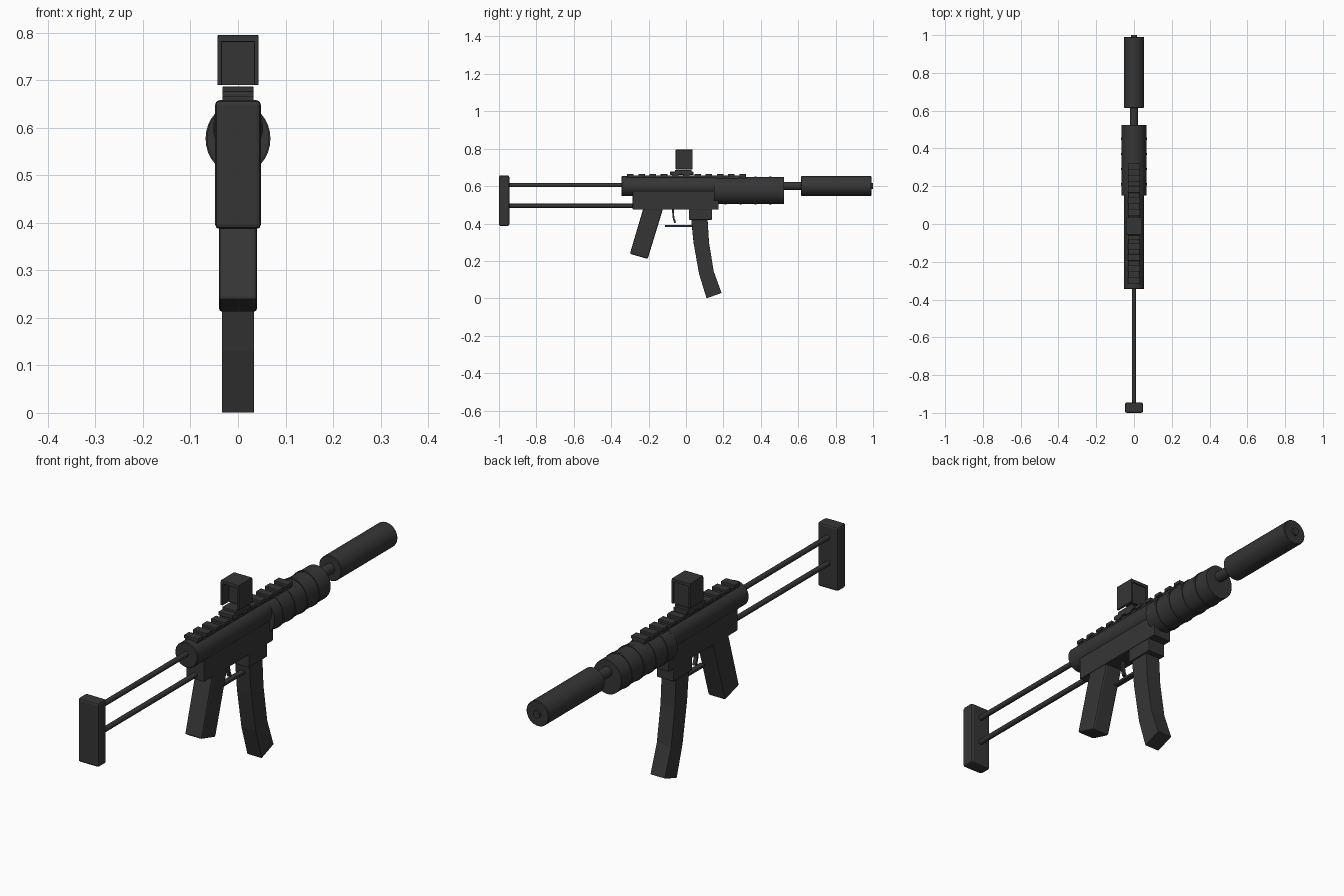
import bpy, bmesh, math
from mathutils import Vector

if "Cube" in bpy.data.objects:
    bpy.data.objects.remove(bpy.data.objects["Cube"])

black = bpy.data.materials.new("matte black")
black.use_nodes = True
colour = (0.036, 0.036, 0.036, 1)
black.diffuse_color = colour
black.node_tree.nodes["Principled BSDF"].inputs["Base Color"].default_value = colour
black.node_tree.nodes["Principled BSDF"].inputs["Roughness"].default_value = 0.7


def finish(name, bm, bevel=0.0, smooth=False):
    bmesh.ops.recalc_face_normals(bm, faces=bm.faces)
    mesh = bpy.data.meshes.new(name)
    bm.to_mesh(mesh)
    bm.free()
    mesh.materials.append(black)
    ob = bpy.data.objects.new(name, mesh)
    bpy.context.collection.objects.link(ob)
    if bevel:
        mod = ob.modifiers.new("Bevel", "BEVEL")
        mod.width = bevel
        mod.segments = 2
        mod.limit_method = "ANGLE"
        mod.angle_limit = math.radians(40)
    if smooth:
        bpy.ops.object.select_all(action="DESELECT")
        ob.select_set(True)
        bpy.context.view_layer.objects.active = ob
        bpy.ops.object.shade_smooth_by_angle(angle=math.radians(35))
    return ob


def side_profile(name, points, half, bevel=0.003):
    """Extrude a (y, z) outline across x."""
    bm = bmesh.new()
    face = bm.faces.new([bm.verts.new((-half, y, z)) for y, z in points])
    out = bmesh.ops.extrude_face_region(bm, geom=[face])
    moved = [g for g in out["geom"] if isinstance(g, bmesh.types.BMVert)]
    bmesh.ops.translate(bm, verts=moved, vec=Vector((2 * half, 0, 0)))
    return finish(name, bm, bevel)


def box(name, y0, y1, z0, z1, half, bevel=0.003, x=0):
    ob = side_profile(name, [(y0, z0), (y1, z0), (y1, z1), (y0, z1)], half, bevel)
    ob.location.x = x
    return ob


def lathe(name, profile, z, sides=32, squash=1.0):
    """Loft rings of (y, radius) along y, closed at both ends."""
    bm = bmesh.new()
    rings = []
    for y, r in profile:
        angles = [2 * math.pi * i / sides for i in range(sides)]
        rings.append([bm.verts.new((r * squash * math.cos(a), y, z + r * math.sin(a)))
                      for a in angles])
    for a, b in zip(rings, rings[1:]):
        for i in range(sides):
            j = (i + 1) % sides
            bm.faces.new((a[i], a[j], b[j], b[i]))
    bm.faces.new(rings[0])
    bm.faces.new(rings[-1])
    return finish(name, bm, 0, True)


# Shoulder stock with two rods
box("stock_plate", -1.0, -0.945, 0.387, 0.658, 0.048, 0.009)
for name, z, end in (("upper", 0.605, -0.33), ("lower", 0.495, -0.27)):
    lathe(name + "_stock_rod", [(-0.96, 0.011), (end, 0.011)], z, 16)

# Receiver
lathe("upper_receiver", [(-0.345, 0.05), (-0.342, 0.053), (0.16, 0.053)], 0.6)
box("lower_receiver", -0.285, 0.175, 0.475, 0.575, 0.042)
box("magazine_well", 0.015, 0.14, 0.42, 0.48, 0.04)

# Ribbed handguard
rib = [(0.15, 0.072), (0.525, 0.072)]
for i in range(4):
    y = 0.205 + i * 0.08
    rib[-1:-1] = [(y, 0.072), (y, 0.075), (y + 0.012, 0.075), (y + 0.012, 0.072)]
lathe("handguard", rib, 0.577, 32, 0.91)

# Barrel and suppressor
lathe("barrel", [(0.5, 0.022), (0.63, 0.022)], 0.6, 24)
lathe("suppressor", [(0.615, 0.05), (0.618, 0.053), (0.988, 0.053), (0.991, 0.05),
                     (0.991, 0.016), (1.0, 0.016)], 0.6)

# Top rail with cross teeth
box("rail_base", -0.315, 0.32, 0.635, 0.656, 0.028, 0)
for i in range(11):
    y = -0.315 + i * 0.06
    box("rail_tooth", y, y + 0.035, 0.652, 0.666, 0.033, 0.002)

# Optic: mount, hood and recessed lens
box("sight_mount", -0.085, 0.04, 0.66, 0.677, 0.033)
box("sight_mount_top", -0.06, 0.03, 0.672, 0.687, 0.033)
box("sight_hood_top", -0.055, 0.035, 0.781, 0.795, 0.043, 0.002)
for x, side in ((-0.0385, "right"), (0.0385, "left")):
    box("sight_hood_" + side, -0.055, 0.035, 0.69, 0.79, 0.0045, 0.001, x)
box("sight_lens", -0.012, 0.03, 0.69, 0.783, 0.035, 0)

# Pistol grip, trigger and guard
side_profile("pistol_grip", [(-0.3, 0.238), (-0.205, 0.211), (-0.122, 0.482),
                             (-0.228, 0.482)], 0.04, 0.007)
side_profile("trigger", [(-0.076, 0.48), (-0.066, 0.48), (-0.062, 0.43), (-0.052, 0.405),
                         (-0.063, 0.402), (-0.071, 0.43)], 0.008, 0.001)
box("trigger_guard", -0.112, 0.045, 0.381, 0.392, 0.012, 0.002)

# Curved magazine, in straight segments
front = [(0.027, 0.43), (0.04, 0.3), (0.07, 0.13), (0.11, 0.0)]
back = [(0.115, 0.43), (0.123, 0.3), (0.148, 0.145), (0.19, 0.029)]
side_profile("magazine", front + back[::-1], 0.034, 0.002)
